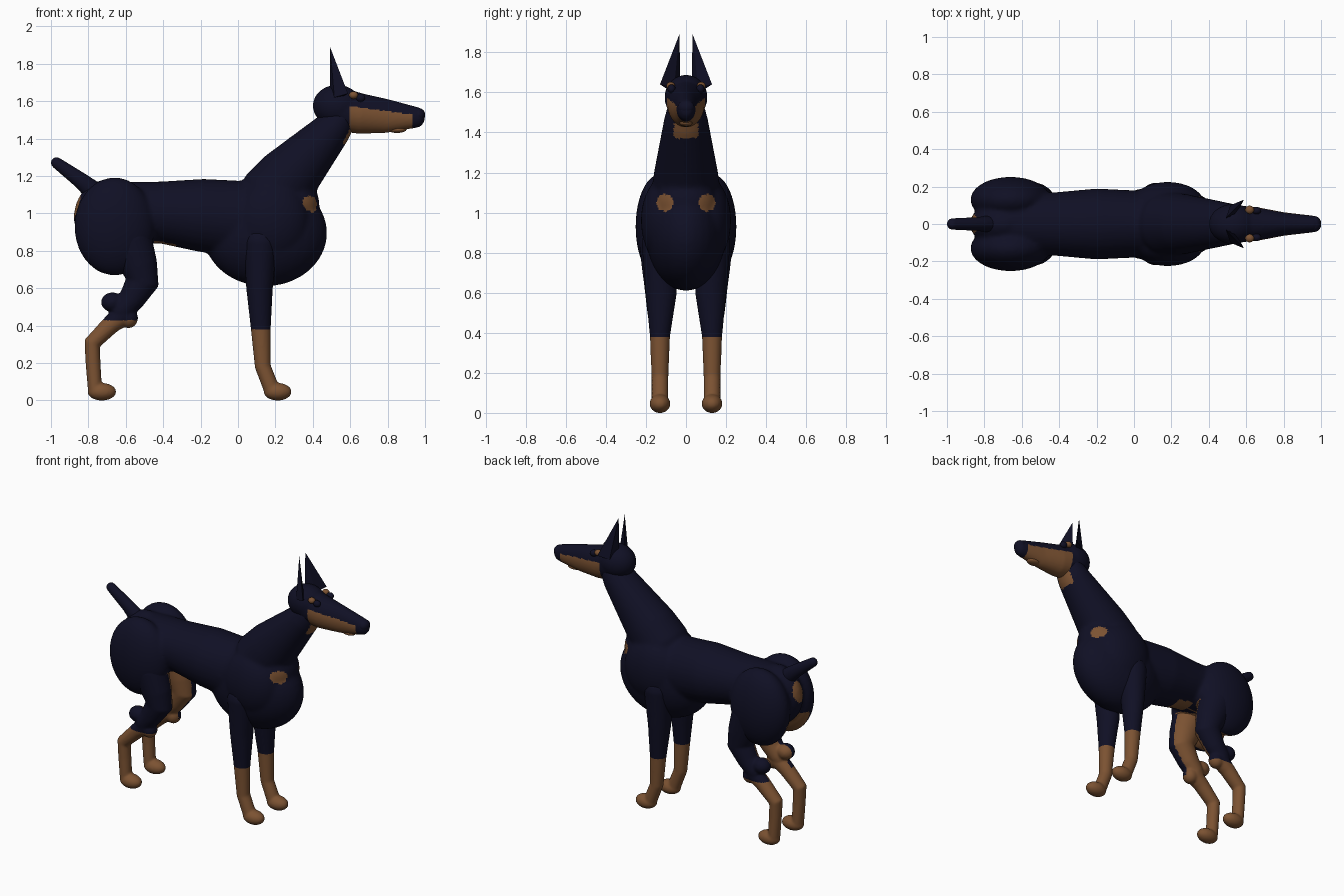
import bpy, bmesh, math
from mathutils import Vector, Matrix

if "Cube" in bpy.data.objects:
    bpy.data.objects.remove(bpy.data.objects["Cube"])


def material(name, color):
    m = bpy.data.materials.new(name)
    m.use_nodes = True
    m.diffuse_color = color
    m.node_tree.nodes["Principled BSDF"].inputs["Base Color"].default_value = color
    return m


coat = material("dark coat", (0.005, 0.005, 0.018, 1))
tan = material("tan markings", (0.2, 0.085, 0.032, 1))


def ball(bm, centre, radii):
    mat = Matrix.Translation(centre) @ Matrix.Diagonal((*radii, 1))
    bmesh.ops.create_uvsphere(bm, u_segments=32, v_segments=20, radius=1, matrix=mat)


def tube(bm, stations, sides=28):
    """Loft of (x, y, z, half width along y, half depth) with rounded ends."""
    pts = [Vector(s[:3]) for s in stations]
    last = len(pts) - 1
    rings = []
    for i, s in enumerate(stations):
        d = (pts[min(i + 1, last)] - pts[max(i - 1, 0)]).normalized()
        ends = [(0, 1)]
        if i in (0, last):
            ends = [(math.sin(a), math.cos(a)) for a in (0, 0.5, 1.0, 1.4)]
        if i == 0:
            ends = [(-o, k) for o, k in reversed(ends)]
        across = Vector((0, 1, 0))
        normal = d.cross(across).normalized()
        for o, k in ends:
            c = pts[i] + d * o * min(s[3], s[4])
            rings.append([bm.verts.new(
                c + across * math.cos(t) * s[3] * k + normal * math.sin(t) * s[4] * k)
                for t in (j * math.tau / sides for j in range(sides))])
    for a, b in zip(rings, rings[1:]):
        for j in range(sides):
            n = (j + 1) % sides
            bm.faces.new((a[j], a[n], b[n], b[j]))
    bm.faces.new(rings[0][::-1])
    bm.faces.new(rings[-1])
    bmesh.ops.recalc_face_normals(bm, faces=bm.faces)


def finish(name, bm, is_tan=None, voxel=0, smooth=5):
    """Fuse the pieces into one skin, then paint faces by the given rule."""
    me = bpy.data.meshes.new(name)
    bm.to_mesh(me)
    bm.free()
    ob = bpy.data.objects.new(name, me)
    bpy.context.collection.objects.link(ob)
    if voxel:
        r = ob.modifiers.new("fuse", "REMESH")
        r.mode, r.voxel_size = "VOXEL", voxel
        s = ob.modifiers.new("soften", "SMOOTH")
        s.factor, s.iterations = 0.5, smooth
        dg = bpy.context.evaluated_depsgraph_get()
        ob.data = bpy.data.meshes.new_from_object(ob.evaluated_get(dg))
        ob.modifiers.clear()
        bpy.data.meshes.remove(me)
        ob.data.name = name
    ob.data.materials.clear()
    ob.data.materials.append(coat)
    ob.data.materials.append(tan)
    for p in ob.data.polygons:
        p.use_smooth = True
        p.material_index = int(bool(is_tan and is_tan(p.center, p.normal)))
    return ob


# Torso: barrel, chest, shoulders, rump and neck
bm = bmesh.new()
tube(bm, [(-0.70, 0, 1.0, 0.16, 0.17), (-0.42, 0, 1.005, 0.17, 0.165),
          (-0.20, 0, 0.99, 0.19, 0.195), (0, 0, 0.97, 0.18, 0.205),
          (0.15, 0, 0.96, 0.18, 0.23)])
ball(bm, (0.145, 0, 0.895), (0.332, 0.2, 0.285))
ball(bm, (0.29, 0, 1.05), (0.145, 0.155, 0.15))
ball(bm, (-0.70, 0, 0.98), (0.178, 0.12, 0.2))
for side in (-1, 1):
    ball(bm, (0.18, side * 0.1, 0.96), (0.2, 0.125, 0.22))
    ball(bm, (-0.66, side * 0.13, 0.93), (0.215, 0.122, 0.262))
tube(bm, [(0.18, 0, 1.09, 0.175, 0.18), (0.27, 0, 1.195, 0.16, 0.168),
          (0.515, 0, 1.46, 0.11, 0.1), (0.54, 0, 1.5, 0.1, 0.09)])


def torso_marks(c, n):
    w = abs(c.y)
    chest = c.x > 0.3 and math.hypot(w - 0.105, c.z - 1.05) < 0.042
    throat = c.x > 0.53 and w < 0.06 and 1.37 < c.z < 1.48
    belly = -0.45 < c.x < -0.33 and w < 0.06 and c.z < 0.88
    rear = c.x < -0.8 and math.hypot(w, (c.z - 1.035) * 0.75) < 0.05
    inner = -0.86 < c.x < -0.45 and c.z < 0.86 and n.y * c.y < 0 and w < 0.13
    return chest or throat or belly or rear or inner


finish("torso", bm, torso_marks, 0.012, 8)

# Head: skull and tapering muzzle
bm = bmesh.new()
ball(bm, (0.53, 0, 1.575), (0.13, 0.107, 0.112))
tube(bm, [(0.55, 0, 1.555, 0.1, 0.115), (0.66, 0, 1.532, 0.09, 0.108),
          (0.80, 0, 1.52, 0.063, 0.09), (0.955, 0, 1.513, 0.045, 0.056)])
finish("head", bm,
       lambda c, n: 0.595 < c.x < 0.93 and c.z < 1.57 - 0.14 * (c.x - 0.63), 0.008)

# Nose and lower lip
bm = bmesh.new()
ball(bm, (0.965, 0, 1.525), (0.036, 0.042, 0.038))
finish("nose", bm)
bm = bmesh.new()
ball(bm, (0.85, 0, 1.447), (0.05, 0.032, 0.017))
finish("lower_lip", bm, lambda c, n: True)

# Docked tail
bm = bmesh.new()
tube(bm, [(-0.74, 0, 1.09, 0.05, 0.06), (-0.84, 0, 1.175, 0.036, 0.043),
          (-0.97, 0, 1.27, 0.03, 0.03)])
finish("tail", bm)

for side, label in ((-1, "right"), (1, "left")):
    y = side * 0.13

    # Front leg with paw
    bm = bmesh.new()
    tube(bm, [(0.12, y * 1.05, 0.85, 0.085, 0.09), (0.115, y * 0.95, 0.6, 0.078, 0.071),
              (0.122, y, 0.38, 0.05, 0.053), (0.133, y, 0.18, 0.042, 0.043),
              (0.18, y, 0.06, 0.042, 0.043)])
    ball(bm, (0.212, y, 0.046), (0.075, 0.052, 0.047))
    finish("front_leg_" + label, bm, lambda c, n: c.z < 0.38, 0.008)

    # Hind leg: thigh, knee, hock, shank and paw
    bm = bmesh.new()
    tube(bm, [(-0.58, y, 0.86, 0.105, 0.12), (-0.53, y, 0.72, 0.09, 0.1),
              (-0.512, y, 0.63, 0.078, 0.09), (-0.57, y, 0.54, 0.068, 0.07),
              (-0.62, y, 0.48, 0.06, 0.06)])
    ball(bm, (-0.672, y, 0.525), (0.06, 0.055, 0.052))
    ball(bm, (-0.585, y, 0.44), (0.05, 0.05, 0.054))
    tube(bm, [(-0.61, y, 0.46, 0.055, 0.06), (-0.68, y, 0.405, 0.05, 0.05),
              (-0.78, y, 0.305, 0.045, 0.045), (-0.775, y, 0.2, 0.042, 0.04),
              (-0.765, y, 0.06, 0.042, 0.038)])
    ball(bm, (-0.728, y, 0.046), (0.077, 0.052, 0.047))
    finish("hind_leg_" + label, bm,
           lambda c, n: c.z < 0.43 or (c.z < 0.86 and n.y * side < -0.25), 0.008)

    # Cropped ear: thin upright blade
    bm = bmesh.new()
    tip = bm.verts.new((0.492, side * 0.033, 1.89))
    base = [bm.verts.new((x, side * v, z)) for x, v, z in (
        (0.492, 0.028, 1.64), (0.55, 0.06, 1.62), (0.588, 0.13, 1.64), (0.515, 0.1, 1.62))]
    for a, b in zip(base, base[1:] + base[:1]):
        bm.faces.new((a, b, tip))
    bm.faces.new(base[::-1])
    bmesh.ops.recalc_face_normals(bm, faces=bm.faces)
    ear = finish("ear_" + label, bm)
    for p in ear.data.polygons:
        p.use_smooth = False

    # Eye and brow spot
    bm = bmesh.new()
    ball(bm, (0.655, side * 0.072, 1.618), (0.025, 0.02, 0.022))
    finish("eye_" + label, bm)
    bm = bmesh.new()
    ball(bm, (0.618, side * 0.076, 1.632), (0.024, 0.022, 0.02))
    finish("brow_spot_" + label, bm, lambda c, n: True)
